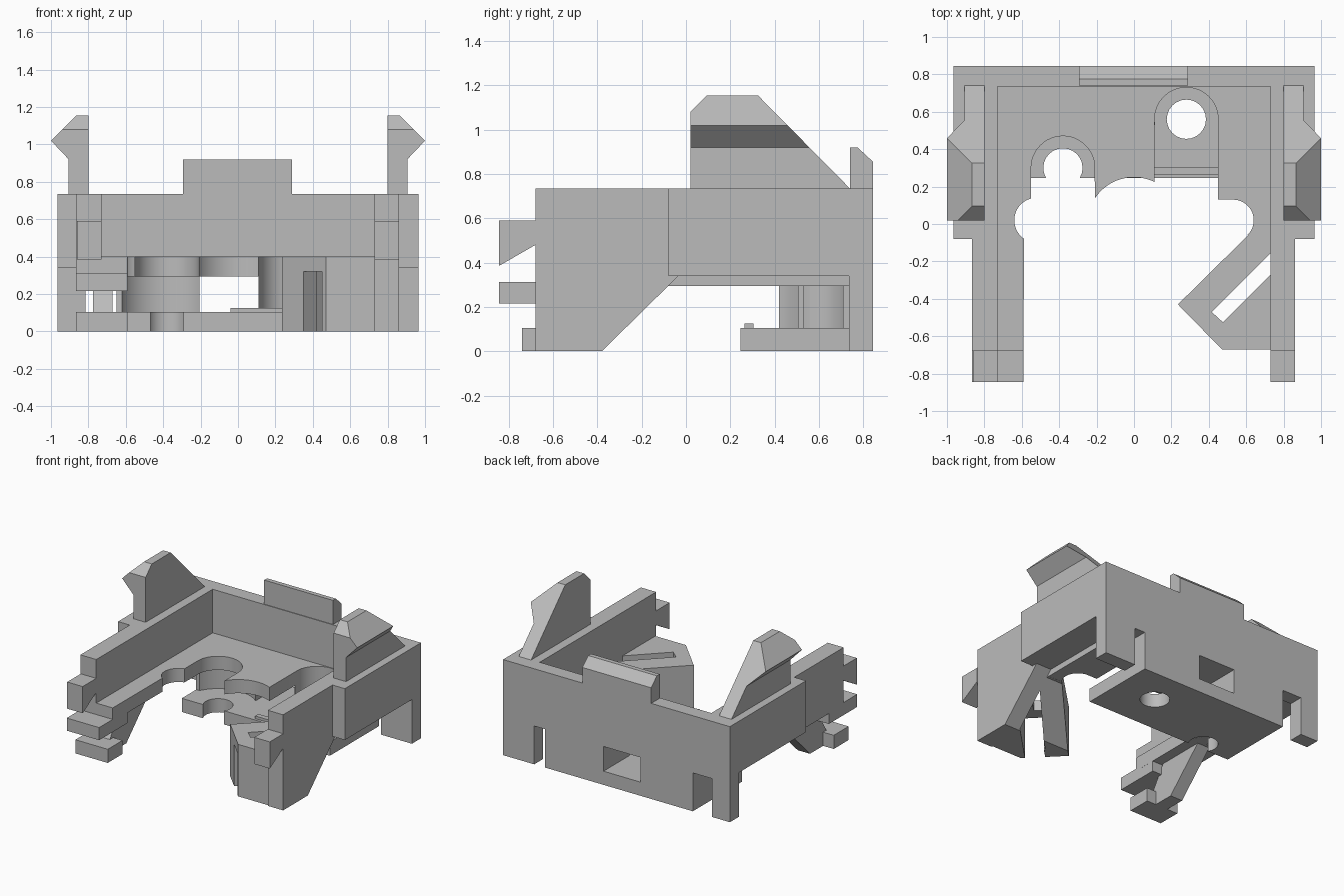
import bpy, bmesh
from math import cos, sin, radians
from mathutils import Vector

cube = bpy.data.objects.get("Cube")
if cube:
    bpy.data.objects.remove(cube, do_unlink=True)

grey = bpy.data.materials.new("plain grey")
grey.use_nodes = True
grey.diffuse_color = (0.5, 0.5, 0.5, 1)
bsdf = grey.node_tree.nodes["Principled BSDF"]
bsdf.inputs["Base Color"].default_value = (0.5, 0.5, 0.5, 1)
bsdf.inputs["Roughness"].default_value = 0.7


def prism(name, pts, axis, lo, hi):
    """Extrude a profile: x uses (y, z), y uses (x, z), z uses (x, y)."""
    place = {"x": lambda a, b, h: (h, a, b),
             "y": lambda a, b, h: (a, h, b),
             "z": lambda a, b, h: (a, b, h)}[axis]
    bm = bmesh.new()
    face = bm.faces.new([bm.verts.new(place(a, b, lo)) for a, b in pts])
    out = bmesh.ops.extrude_face_region(bm, geom=[face])
    verts = [v for v in out["geom"] if isinstance(v, bmesh.types.BMVert)]
    bmesh.ops.translate(bm, verts=verts, vec=Vector(place(0, 0, hi - lo)))
    bmesh.ops.recalc_face_normals(bm, faces=bm.faces)
    mesh = bpy.data.meshes.new(name)
    bm.to_mesh(mesh)
    bm.free()
    mesh.materials.append(grey)
    obj = bpy.data.objects.new(name, mesh)
    bpy.context.collection.objects.link(obj)
    return obj


def box(name, x, y, z):
    return prism(name, [(x[0], y[0]), (x[1], y[0]), (x[1], y[1]), (x[0], y[1])], "z", *z)


def arc(cx, cy, r, start, end, n=24):
    angles = [radians(start + (end - start) * i / n) for i in range(n + 1)]
    return [(cx + r * cos(a), cy + r * sin(a)) for a in angles]


def combine(obj, tools, operation="DIFFERENCE"):
    """Apply booleans and discard the helpers."""
    for tool in tools:
        mod = obj.modifiers.new("cut", "BOOLEAN")
        mod.operation, mod.solver, mod.object = operation, "EXACT", tool
    bpy.context.view_layer.update()
    graph = bpy.context.evaluated_depsgraph_get()
    mesh = bpy.data.meshes.new_from_object(obj.evaluated_get(graph))
    obj.modifiers.clear()
    obj.data = mesh
    for tool in tools:
        bpy.data.objects.remove(tool, do_unlink=True)
    return obj


def smooth(obj):
    bpy.ops.object.select_all(action="DESELECT")
    obj.select_set(True)
    bpy.context.view_layer.objects.active = obj
    bpy.ops.object.shade_smooth_by_angle(angle=radians(30))


# Back wall with window and two lower notches
back = box("back_wall", (-.965, .965), (.735, .845), (0, .735))
combine(back, [box("window", (-.205, .11), (.6, .9), (.105, .295)),
               box("left_notch", (.61, .7), (.6, .9), (-.1, .295)),
               box("right_notch", (-.815, -.65), (.6, .9), (-.1, .295))])
prism("back_tab", [(.74, .735), (.845, .735), (.845, .855), (.775, .92), (.74, .92)],
      "x", -.295, .29)

# Floor with scalloped front edge and two round-ended slots
outline = [(-.73, .735), (-.73, -.68), (-.59, -.68)]
outline += arc(-.52, .02, .12, 235, 105)
outline += arc(-.38, .3, .17, 180, 0)
outline += arc(0, 0, .25, 147, 64)
outline += arc(.28, .56, .17, 180, 0)
outline += [(.45, .13)] + arc(.53, .02, .11, 90, -45)
outline += [(.73, -.06), (.73, .735)]
smooth(prism("floor", outline, "z", .295, .4))

# Lower plate with a round hole, an open round notch and a lip
plate = box("lower_plate", (-.65, .61), (.245, .74), (0, .105))
combine(plate, [prism("hole", arc(.28, .56, .105, 0, 345, 23), "z", -.1, .2),
                prism("notch", arc(-.38, .3, .105, 0, 345, 23), "z", -.1, .2)])
smooth(plate)
box("plate_lip", (-.04, .45), (.265, .305), (.105, .125))

# Hollowed spacers joining the plate to the floor
right_spacer = box("right_spacer", (-.65, -.205), (.42, .735), (.105, .295))
smooth(combine(right_spacer, [prism("bore", arc(-.38, .3, .27, 0, 352.5, 47), "z", 0, .4)]))
left_spacer = box("left_spacer", (.11, .36), (.53, .735), (.105, .295))
smooth(combine(left_spacer, [prism("bore", arc(.28, .56, .17, 0, 352.5, 47), "z", 0, .4)]))

# Side walls
prism("left_wall", [(-.68, 0), (-.38, 0), (-.08, .295), (-.035, .34), (.735, .34),
                    (.735, .735), (-.68, .735)], "x", .73, .86)
prism("right_wall", [(-.68, .295), (-.08, .295), (-.035, .34), (.735, .34),
                     (.735, .735), (-.68, .735)], "x", -.865, -.73)

# Mirrored parts on both sides
for side, s in (("left", 1), ("right", -1)):
    lo, hi = sorted((s * .86, s * .965))
    box(side + "_outer_wall", (lo, hi), (-.08, .735), (.34, .735))
    lo, hi = sorted((s * .73, s * .862))
    prism(side + "_front_tab", [(-.845, .385), (-.68, .48), (-.68, .59), (-.845, .59)],
          "x", lo, hi)
    # Clip hook, from a front profile limited by a side profile
    front = [(.8, .735), (.905, .735), (.905, .92), (1, 1.02), (.865, 1.155), (.8, 1.155)]
    hook = prism(side + "_hook", [(s * a, b) for a, b in front], "y", .02, .8)
    shape = prism("shape", [(.01, .7), (.01, 1.07), (.095, 1.155), (.325, 1.155),
                            (.74, .735), (.74, .7)], "x", -1.1, 1.1)
    combine(hook, [shape], "INTERSECT")

# Left foot block with sloped underside and diagonal slot
foot = prism("left_foot", [(.61, -.06), (.235, -.43), (.47, -.67), (.73, -.67), (.73, -.06)],
             "z", 0, .4)
slope = prism("slope", [(-.38, 0), (-.08, .295), (.1, .295), (.1, -.1), (-.38, -.1)],
              "x", 0, 1)
slot = prism("slot", [(.415, -.47), (.475, -.525), (.74, -.26), (.74, -.145)], "z", -.1, .5)
groove = prism("groove", [(.3, -.6), (.4, -.7), (.75, -.35), (.75, -.15)], "z", -.1, .32)
combine(foot, [slope, slot, groove])

# Right arm ledge, foot and slanted strut
box("right_ledge", (-.865, -.59), (-.845, -.5), (.215, .312))
box("right_foot", (-.865, -.59), (-.74, -.56), (0, .105))
prism("right_strut", [(-.68, 0), (-.4, 0), (-.1, .3), (-.48, .3), (-.6, .105)],
      "x", -.775, -.67)
